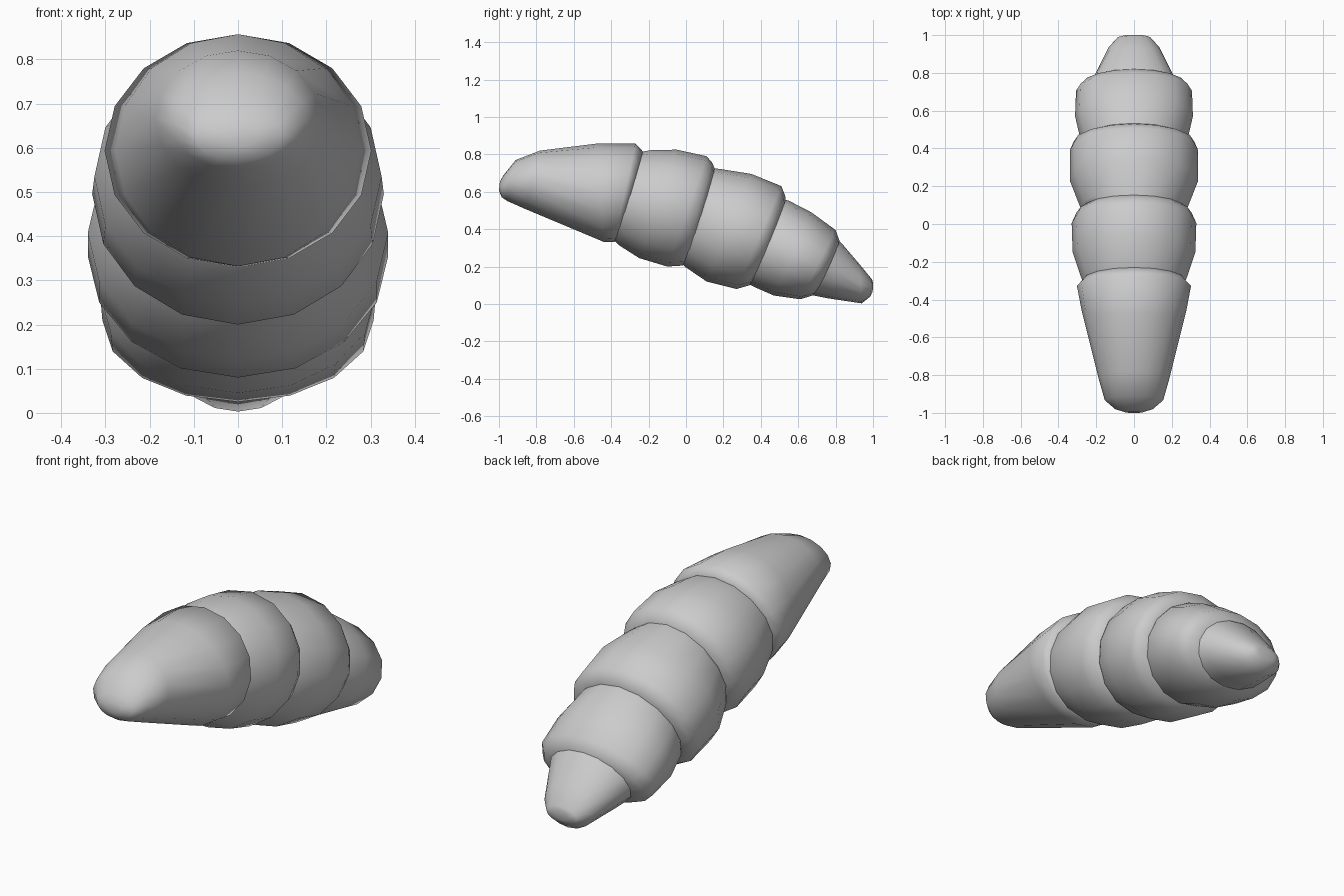
import bpy, bmesh, math
from mathutils import Vector

SIDES = 16


def segment(name, rings, tip=None):
    """Loft tilted elliptical rings: (top y, top z, bottom y, bottom z, half width)."""
    bm = bmesh.new()
    loops = []
    for ty, tz, by, bz, w in rings:
        top, bottom = Vector((0, ty, tz)), Vector((0, by, bz))
        mid, up = (top + bottom) / 2, (top - bottom) / 2
        loop = []
        for i in range(SIDES):
            a = 2 * math.pi * i / SIDES
            loop.append(bm.verts.new(mid + up * math.cos(a) + Vector((w * math.sin(a), 0, 0))))
        loops.append(loop)
    for a, b in zip(loops, loops[1:]):
        for i in range(SIDES):
            j = (i + 1) % SIDES
            bm.faces.new((a[i], a[j], b[j], b[i]))
    bm.faces.new(loops[0])
    bm.faces.new(loops[-1])
    bmesh.ops.recalc_face_normals(bm, faces=bm.faces)
    mesh = bpy.data.meshes.new(name)
    bm.to_mesh(mesh)
    bm.free()
    obj = bpy.data.objects.new(name, mesh)
    bpy.context.collection.objects.link(obj)
    bpy.ops.object.select_all(action='DESELECT')
    obj.select_set(True)
    bpy.context.view_layer.objects.active = obj
    bpy.ops.object.shade_smooth_by_angle(angle=math.radians(60))
    return obj


# Blunt raised head, tapering forward
segment("head_segment", [
    (-0.995, 0.655, -1.0, 0.605, 0.045),
    (-0.975, 0.69, -0.985, 0.57, 0.10),
    (-0.91, 0.77, -0.955, 0.55, 0.155),
    (-0.78, 0.82, -0.86, 0.508, 0.187),
    (-0.48, 0.857, -0.44, 0.332, 0.277),
    (-0.27, 0.857, -0.385, 0.33, 0.302),
    (-0.23, 0.815, -0.36, 0.35, 0.27)])

# Three bulging body segments, each overlapping the next
segment("front_body_segment", [
    (-0.23, 0.815, -0.385, 0.34, 0.27),
    (-0.19, 0.822, -0.36, 0.315, 0.283),
    (-0.05, 0.825, -0.25, 0.245, 0.325),
    (0.11, 0.79, -0.10, 0.20, 0.33),
    (0.14, 0.755, -0.02, 0.205, 0.305),
    (0.16, 0.71, 0.02, 0.23, 0.26)])
segment("middle_body_segment", [
    (0.15, 0.725, -0.03, 0.22, 0.265),
    (0.18, 0.722, 0.0, 0.195, 0.285),
    (0.35, 0.695, 0.11, 0.12, 0.34),
    (0.51, 0.63, 0.27, 0.08, 0.34),
    (0.53, 0.58, 0.34, 0.10, 0.32),
    (0.535, 0.54, 0.37, 0.13, 0.265)])
segment("rear_body_segment", [
    (0.52, 0.56, 0.33, 0.11, 0.27),
    (0.55, 0.552, 0.36, 0.093, 0.285),
    (0.67, 0.49, 0.47, 0.045, 0.312),
    (0.80, 0.395, 0.61, 0.025, 0.307),
    (0.82, 0.34, 0.67, 0.043, 0.27),
    (0.82, 0.31, 0.71, 0.06, 0.20)])

# Small pointed tail
segment("tail_segment", [
    (0.80, 0.35, 0.66, 0.05, 0.235),
    (0.83, 0.327, 0.76, 0.03, 0.205),
    (0.93, 0.21, 0.94, 0.003, 0.135),
    (0.995, 0.13, 0.985, 0.04, 0.085),
    (1.0, 0.11, 0.998, 0.065, 0.05)])
